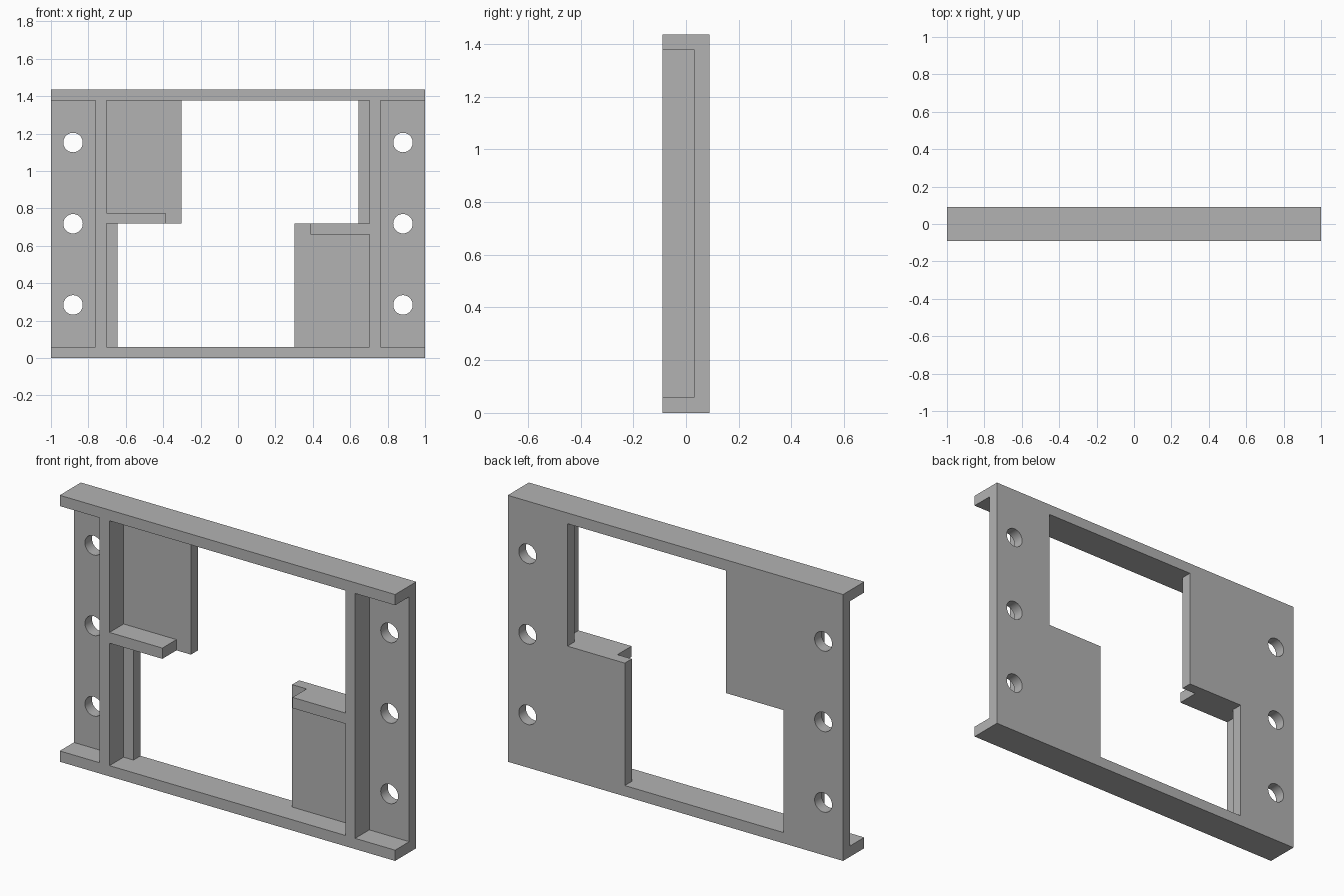
import bpy, bmesh
from mathutils import Matrix, Vector

if "Cube" in bpy.data.objects:
    bpy.data.objects.remove(bpy.data.objects["Cube"], do_unlink=True)

HEIGHT, WALL = 1.436, 0.058
MID = HEIGHT / 2
FRONT, PLATE_FRONT, BACK = -0.09, 0.03, 0.09

grey = bpy.data.materials.new("plain_grey")
grey.use_nodes = True
colour = (0.45, 0.45, 0.45, 1)
grey.diffuse_color = colour
grey.node_tree.nodes["Principled BSDF"].inputs["Base Color"].default_value = colour

# Half turn about the depth axis through the middle of the frame
HALF_TURN = Matrix(((-1, 0, 0, 0), (0, 1, 0, 0), (0, 0, -1, HEIGHT), (0, 0, 0, 1)))


def make_object(name, bm):
    bmesh.ops.recalc_face_normals(bm, faces=bm.faces)
    mesh = bpy.data.meshes.new(name)
    bm.to_mesh(mesh)
    bm.free()
    mesh.materials.append(grey)
    obj = bpy.data.objects.new(name, mesh)
    bpy.context.collection.objects.link(obj)
    return obj


def prism(name, outline, y0, y1, turned):
    """Extrude an (x, z) outline from y0 to y1."""
    bm = bmesh.new()
    face = bm.faces.new([bm.verts.new((x, y0, z)) for x, z in outline])
    side = bmesh.ops.extrude_face_region(bm, geom=[face])["geom"]
    verts = [v for v in side if isinstance(v, bmesh.types.BMVert)]
    bmesh.ops.translate(bm, verts=verts, vec=Vector((0, y1 - y0, 0)))
    if turned:
        bm.transform(HALF_TURN)
    return make_object(name, bm)


def rect(x0, x1, z0, z1):
    return [(x0, z0), (x1, z0), (x1, z1), (x0, z1)]


def combine(target, tool, operation):
    mod = target.modifiers.new(operation.lower(), 'BOOLEAN')
    mod.operation = operation
    mod.solver = 'EXACT'
    mod.object = tool
    bpy.context.view_layer.update()
    result = bpy.data.meshes.new_from_object(
        target.evaluated_get(bpy.context.evaluated_depsgraph_get()))
    target.modifiers.clear()
    target.data = result
    bpy.data.objects.remove(tool, do_unlink=True)


# Stepped back plate, upright, ledge and rail; the other side is a half turn
plate_outline = [(-1, 0), (-0.644, 0), (-0.644, MID), (-0.302, MID),
                 (-0.302, HEIGHT), (-1, HEIGHT)]
parts = []
for turned in (False, True):
    tag = "left" if turned else "right"
    parts += [
        prism(tag + "_plate", plate_outline, PLATE_FRONT, BACK, turned),
        prism(tag + "_rail", rect(-1, 1, HEIGHT - WALL, HEIGHT), FRONT, BACK, turned),
        prism(tag + "_upright", rect(-0.762, -0.703, 0, HEIGHT), FRONT, BACK, turned),
        prism(tag + "_ledge", rect(-0.762, -0.388, MID, MID + WALL), FRONT, BACK, turned),
    ]

frame = parts[0]
frame.name = "mounting_frame"
for part in parts[1:]:
    combine(frame, part, 'UNION')

# Bolt holes through both side flanges
bm = bmesh.new()
for x in (-0.882, 0.882):
    for step in (-1, 0, 1):
        place = (Matrix.Translation((x, 0.06, MID + step * 0.434))
                 @ Matrix.Rotation(1.5707963, 4, 'X'))
        bmesh.ops.create_cone(bm, cap_ends=True, segments=40, radius1=0.052,
                              radius2=0.052, depth=0.1, matrix=place)
holes = make_object("hole_cutter", bm)
holes.hide_render = True
combine(frame, holes, 'DIFFERENCE')

# Merge coplanar faces and smooth the hole walls
bm = bmesh.new()
bm.from_mesh(frame.data)
bmesh.ops.remove_doubles(bm, verts=bm.verts, dist=0.0001)
bmesh.ops.dissolve_limit(bm, angle_limit=0.01, verts=bm.verts, edges=bm.edges)
bm.to_mesh(frame.data)
bm.free()
bpy.context.view_layer.objects.active = frame
frame.select_set(True)
bpy.ops.object.shade_smooth_by_angle()
